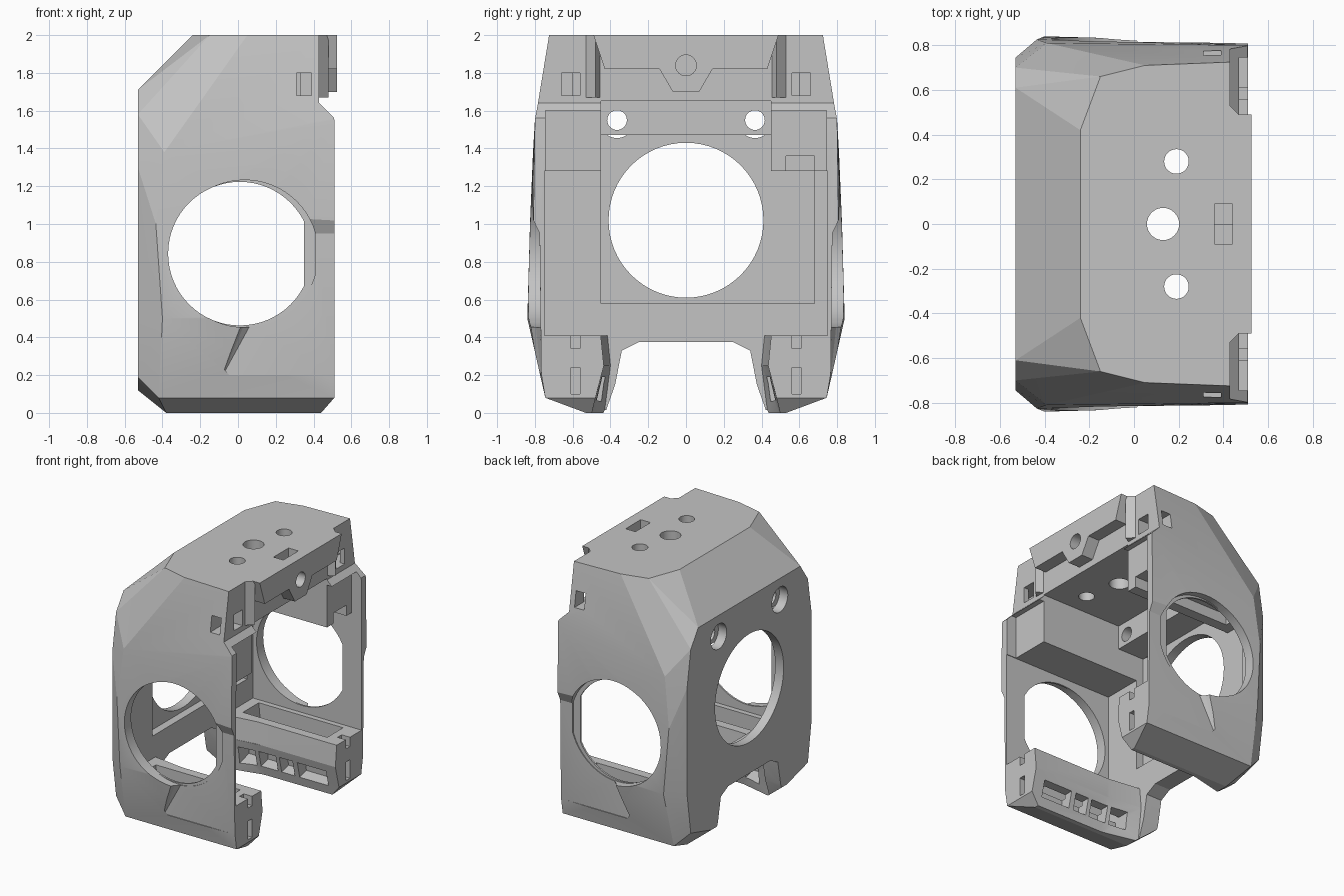
import bpy, bmesh, math
from mathutils import Vector

old = bpy.data.objects.get("Cube")
if old:
    bpy.data.objects.remove(old, do_unlink=True)

grey = bpy.data.materials.new("plain grey")
grey.use_nodes = True
COLOR = (0.55, 0.55, 0.55, 1)
grey.diffuse_color = COLOR
grey.node_tree.nodes["Principled BSDF"].inputs["Base Color"].default_value = COLOR


def finish(name, bm):
    bmesh.ops.recalc_face_normals(bm, faces=bm.faces)
    mesh = bpy.data.meshes.new(name)
    bm.to_mesh(mesh)
    bm.free()
    mesh.materials.append(grey)
    obj = bpy.data.objects.new(name, mesh)
    bpy.context.collection.objects.link(obj)
    return obj


def hull(name, points):
    bm = bmesh.new()
    for p in points:
        bm.verts.new(p)
    bmesh.ops.convex_hull(bm, input=bm.verts)
    loose = [v for v in bm.verts if not v.link_faces]
    bmesh.ops.delete(bm, geom=loose, context='VERTS')
    bmesh.ops.dissolve_limit(bm, angle_limit=0.01, verts=bm.verts, edges=bm.edges)
    return finish(name, bm)


def both_sides(points):
    return points + [(x, -y, z) for x, y, z in points]


def prism(name, axis, pts, lo, hi):
    """Extrude a 2D outline along an axis; outline is in the two other axes."""
    def place(a, b, t):
        return {'x': (t, a, b), 'y': (a, t, b), 'z': (a, b, t)}[axis]
    bm = bmesh.new()
    face = bm.faces.new([bm.verts.new(place(a, b, lo)) for a, b in pts])
    ext = bmesh.ops.extrude_face_region(bm, geom=[face])
    verts = [v for v in ext['geom'] if isinstance(v, bmesh.types.BMVert)]
    bmesh.ops.translate(bm, vec=Vector(place(0, 0, hi - lo)), verts=verts)
    return finish(name, bm)


def circle(a, b, r, n=64):
    return [(a + r * math.cos(i * math.tau / n), b + r * math.sin(i * math.tau / n))
            for i in range(n)]


def clipped(a, b, r, limit):
    """Circle outline with its far side cut straight."""
    pts = [p for p in circle(a, b, r) if p[0] < limit]
    h = math.sqrt(r * r - (limit - a) ** 2)
    pts += [(limit, b - h), (limit, b + h)]
    return sorted(pts, key=lambda p: math.atan2(p[1] - b, p[0] - a))


def rect(a0, a1, b0, b1):
    return [(a0, b0), (a1, b0), (a1, b1), (a0, b1)]


def mirrored(half):
    return half + [(-a, b) for a, b in reversed(half)]


def cut(target, cutter):
    mod = target.modifiers.new("cut", 'BOOLEAN')
    mod.operation, mod.solver, mod.object = 'DIFFERENCE', 'EXACT', cutter
    bpy.context.view_layer.objects.active = target
    bpy.ops.object.modifier_apply(modifier=mod.name)
    bpy.data.objects.remove(cutter, do_unlink=True)


# faceted outer housing
half = [(-.24, .42, 2), (-.15, .66, 2), (.05, .71, 2), (.44, .725, 2),
        (-.53, .61, 1.71), (-.53, .7, 1.58), (-.53, .745, 1.3), (-.53, .745, .5),
        (-.53, .7, .19), (-.53, .45, .12), (-.39, .81, 1.38), (-.435, .826, 1),
        (-.4, .84, .5), (.51, .8, 1.55), (.51, .815, .5), (.51, .745, .08),
        (-.42, .745, .08), (.44, .53, 0), (-.38, .53, 0), (.44, .43, 0), (-.38, .43, 0)]
body = hull("housing", both_sides(half))

# open interior: main bay, bay between the side blocks, bay above the front bar
cut(body, prism("main_bay", 'x', rect(-.75, .75, .41, 1.28), -.4, .8))
cut(body, prism("block_bay", 'x', rect(-.45, .45, 1.2, 1.47), -.4, .8))
cut(body, prism("head_bay", 'x', rect(-.45, .45, 1.4, 1.65), -.24, .8))
# space between the feet, narrowing toward the fan wall
upper = [(.8, .455, .45), (.8, .435, .25), (-.15, .455, .45), (-.15, .435, .25),
         (-.4, .42, .45), (-.4, .4, .25)]
lower = [(.8, .435, .25), (.8, .505, -.02), (-.12, .435, .25), (-.12, .5, -.02),
         (-.4, .4, .25), (-.4, .375, .15), (-.4, .435, -.02)]
cut(body, hull("feet_space_upper", both_sides(upper)))
cut(body, hull("feet_space_lower", both_sides(lower)))
# gap below the fan wall
gap = [(.25, .375), (.34, .33), (.375, .15), (.435, -.02)]
cut(body, prism("gap", 'x', mirrored(gap), -.8, -.2))
# fan frame recess and fan opening
cut(body, prism("recess", 'x', rect(-.45, .68, .58, 1.28), -.46, -.3))
cut(body, prism("recess_top", 'x', rect(-.45, .45, 1.2, 1.47), -.46, -.3))
cut(body, prism("fan_opening", 'x', circle(0, 1.02, .41), -.8, 0))
# set the blocks and head back from the open edge
cut(body, prism("block_step", 'x', rect(-.745, .745, 1.2, 1.6), .43, .8))
cut(body, prism("head_step", 'y', [(.43, 2.1), (.43, 1.64), (.52, 1.55), (.7, 1.55), (.7, 2.1)], -1, 1))
# notch under one side block
cut(body, prism("block_notch", 'x', rect(.53, .68, 1.2, 1.36), -.38, .8))

parts = [body]
for s, side in ((1, "left"), (-1, "right")):
    def ymir(a, b):
        return sorted((s * a, s * b))
    # inset lower side panel with a slanted border
    inset = [(-.08, .767, .2), (.17, .775, .47), (.33, .775, .95), (.6, .775, .95), (.6, .766, .2),
             (-.01, .87, .46), (.32, .87, 1.15), (.6, .87, 1.15), (.6, .87, .2)]
    cut(body, hull("inset", [(x, s * y, z) for x, y, z in inset]))
    # side fan opening with a wider outer rim
    cut(body, prism("side_opening", 'y', clipped(.01, .843, .38, .35), *ymir(.5, 1)))
    cut(body, prism("side_rim", 'y', clipped(.035, .843, .39, .408), *ymir(.764, 1)))
    # front screw holes with counterbores
    cut(body, prism("screw", 'x', circle(s * .365, 1.55, .052, 32), -.8, 0))
    cut(body, prism("bore", 'x', circle(s * .365, 1.55, .095, 32), -.8, -.46))
    # corner windows in the head
    cut(body, prism("window", 'x', rect(*ymir(.56, .66), 1.68, 1.8), .33, .8))
    cut(body, prism("side_window", 'y', rect(.31, .39, 1.68, 1.8), *ymir(.6, 1)))
    # air duct tray in each foot
    cut(body, prism("tray", 'y', [(-.3, .16), (.36, .16), (.4, .6), (-.34, .6)], *ymir(.52, .71)))
    # duct outlets along the inner slope
    for x0, x1 in ((-.3, -.17), (-.14, 0), (.03, .14), (.18, .42)):
        slot = [(.38, .19), (.41, .05), (.56, .09), (.55, .19)]
        cut(body, prism("outlet", 'x', [(s * y, z) for y, z in slot], x0, x1))
    # clip slots in the foot ends
    for z0, z1 in ((.34, .5), (.1, .24)):
        cut(body, prism("clip_slot", 'x', rect(*ymir(.56, .61), z0, z1), .44, .8))
    # upper mounting holes
    cut(body, prism("top_hole", 'z', circle(.19, s * .28, .055, 32), 1.5, 2.2))
    # bevelled shoulder joining head and flap
    wedge = [(.42, s * .45), (.48, s * .48), (.42, s * .54)]
    parts.append(prism(side + "_flap_shoulder", 'z', wedge, 1.67, 2))

cut(body, prism("centre_hole", 'z', circle(.13, 0, .072, 32), 1.5, 2.2))

# hanging flap on the open side
outline = [(.49, 2), (.43, 1.82), (.14, 1.82), (.07, 1.7)]
flap = prism("mounting_flap", 'x', mirrored(outline), .42, .525)
cut(flap, prism("flap_hole", 'x', circle(0, 1.84, .055, 32), .3, .8))
parts.append(flap)

# stepped nut slot across head and flap
for part in (body, flap):
    cut(part, prism("nut_slot", 'z', rect(.36, .442, -.09, .09), 1.93, 2.2))
    cut(part, prism("nut_pocket", 'z', rect(.36, .442, 0, .09), 1.905, 2.2))

# crisp facets with smooth bores
for part in parts:
    bpy.ops.object.select_all(action='DESELECT')
    part.select_set(True)
    bpy.context.view_layer.objects.active = part
    bpy.ops.object.shade_smooth_by_angle(angle=math.radians(12))
